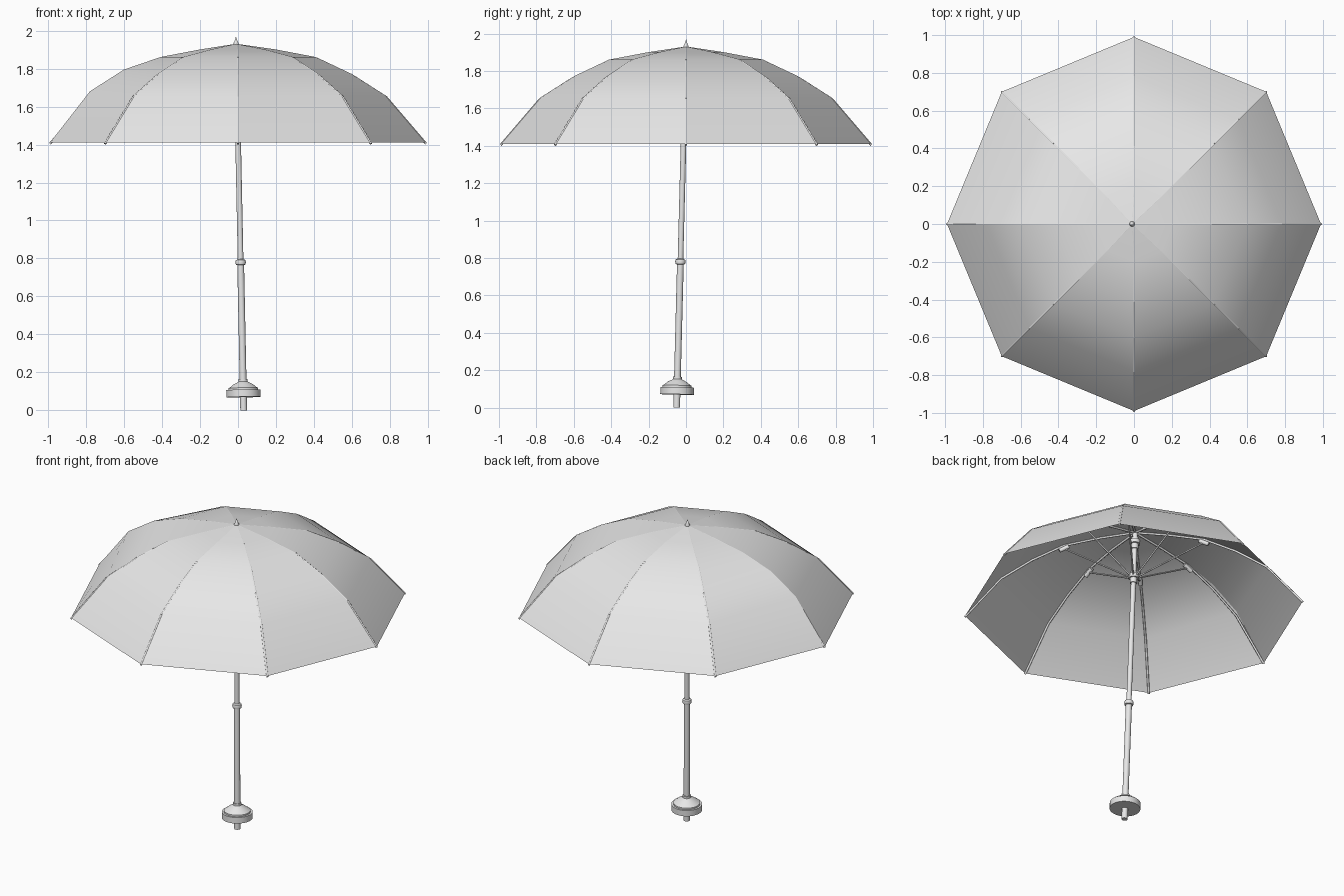
import bpy, bmesh, math
from mathutils import Vector, Matrix

old = bpy.data.objects.get("Cube")
if old:
    bpy.data.objects.remove(old, do_unlink=True)

grey = bpy.data.materials.new("light_grey")
grey.use_nodes = True
grey.diffuse_color = (0.8, 0.8, 0.8, 1)
grey.node_tree.nodes["Principled BSDF"].inputs["Base Color"].default_value = (0.8, 0.8, 0.8, 1)

SIDES = 8
FOOT = Vector((0.03, -0.05, 0))
TOP = Vector((-0.01, 0, 1.93))
LEAN = Matrix.Translation(FOOT) @ (TOP - FOOT).to_track_quat('Z', 'Y').to_matrix().to_4x4()


def finish(name, bm, smooth_angle=None):
    mesh = bpy.data.meshes.new(name)
    bm.to_mesh(mesh)
    bm.free()
    mesh.materials.append(grey)
    ob = bpy.data.objects.new(name, mesh)
    bpy.context.collection.objects.link(ob)
    if smooth_angle:
        bpy.ops.object.select_all(action='DESELECT')
        ob.select_set(True)
        bpy.context.view_layer.objects.active = ob
        bpy.ops.object.shade_smooth_by_angle(angle=math.radians(smooth_angle))
    return ob


def lathe(name, profile, segments=24):
    """Spin a radius/height profile around the leaning pole axis."""
    bm = bmesh.new()
    verts = [bm.verts.new((r, 0, z)) for r, z in profile]
    edges = [bm.edges.new(pair) for pair in zip(verts, verts[1:])]
    bmesh.ops.spin(bm, geom=verts + edges, axis=(0, 0, 1), cent=(0, 0, 0),
                   angle=math.tau, steps=segments, use_duplicate=False)
    bmesh.ops.remove_doubles(bm, verts=bm.verts, dist=0.0002)
    bmesh.ops.recalc_face_normals(bm, faces=bm.faces)
    bm.transform(LEAN)
    return finish(name, bm, 35)


def add_rod(bm, a, b, radius, segments=8):
    d = b - a
    m = Matrix.Translation((a + b) / 2) @ d.to_track_quat('Z', 'Y').to_matrix().to_4x4()
    bmesh.ops.create_cone(bm, cap_ends=True, segments=segments, radius1=radius,
                          radius2=radius, depth=d.length, matrix=m)


# Rib path shared by the fabric and the rods
RIB = [(0.2, 1.9), (0.41, 1.86), (0.6, 1.77), (0.78, 1.655), (0.99, 1.41)]


def rib_points(i, puffed=False):
    a = math.tau * i / SIDES
    pts = [TOP.copy()]
    for n, (r, z) in enumerate(RIB):
        lift = 0.025 if puffed and i == 4 and n in (2, 3) else 0
        pts.append(Vector((r * math.cos(a), r * math.sin(a), z + lift)))
    return pts


# Canopy: eight fabric panels, smooth along their length, creased at the ribs
bm = bmesh.new()
apex = bm.verts.new(TOP)
cols = [[bm.verts.new(p) for p in rib_points(i, True)[1:]] for i in range(SIDES)]
for i in range(SIDES):
    a, b = cols[i], cols[(i + 1) % SIDES]
    bm.faces.new((apex, a[0], b[0]))
    for k in range(len(RIB) - 1):
        bm.faces.new((a[k], a[k + 1], b[k + 1], b[k]))
for f in bm.faces:
    f.smooth = True
for col in cols:
    chain = [apex] + col
    for pair in zip(chain, chain[1:]):
        bm.edges.get(pair).smooth = False
finish("canopy", bm)

# Ribs, stretchers and joint sleeves
ribs, stretchers, sleeves = bmesh.new(), bmesh.new(), bmesh.new()
drop = Vector((0, 0, -0.006))
runner_at = LEAN @ Vector((0, 0, 1.63))
for i in range(SIDES):
    pts = [p + drop for p in rib_points(i)]
    for a, b in zip(pts, pts[1:]):
        add_rod(ribs, a, b, 0.0065)
    out = Vector((pts[2].x, pts[2].y, 0)).normalized()
    joint = pts[2] + Vector((0, 0, -0.02))
    add_rod(stretchers, runner_at + out * 0.025, joint, 0.005)
    slope = (pts[3] - pts[2]).normalized()
    add_rod(sleeves, joint - slope * 0.03, joint + slope * 0.03, 0.013)
finish("ribs", ribs, 50)
finish("stretchers", stretchers, 50)
finish("rib_sleeves", sleeves, 50)

# Pole with its joint collar
lathe("lower_pole", [(0, 0.1), (0.018, 0.1), (0.018, 0.78), (0, 0.78)])
lathe("upper_pole", [(0, 0.77), (0.015, 0.77), (0.015, 1.92), (0, 1.92)])
lathe("pole_collar", [(0.016, 0.765), (0.025, 0.768), (0.028, 0.78),
                      (0.025, 0.792), (0.015, 0.796)])

# Runner and top hub that hold the stretchers and ribs
for name, z in (("runner", 1.63), ("top_hub", 1.86)):
    lathe(name, [(0.015, z - 0.045), (0.021, z - 0.045), (0.021, z - 0.012),
                 (0.031, z - 0.012), (0.031, z + 0.012), (0.021, z + 0.016),
                 (0.021, z + 0.03), (0.015, z + 0.03)])

# Finial
lathe("finial", [(0, 1.915), (0.014, 1.92), (0.014, 1.935), (0.008, 1.945), (0, 1.97)])

# Base: stub, disc, lip and domed cap
lathe("base_stub", [(0, 0), (0.018, 0), (0.018, 0.08), (0, 0.08)])
lathe("base_disc", [(0, 0.07), (0.09, 0.07), (0.09, 0.108), (0, 0.108)], 32)
lathe("base_cap", [(0.078, 0.105), (0.078, 0.118), (0.07, 0.122), (0.052, 0.137),
                   (0.03, 0.148), (0.024, 0.152), (0.024, 0.165), (0.017, 0.165)], 32)
